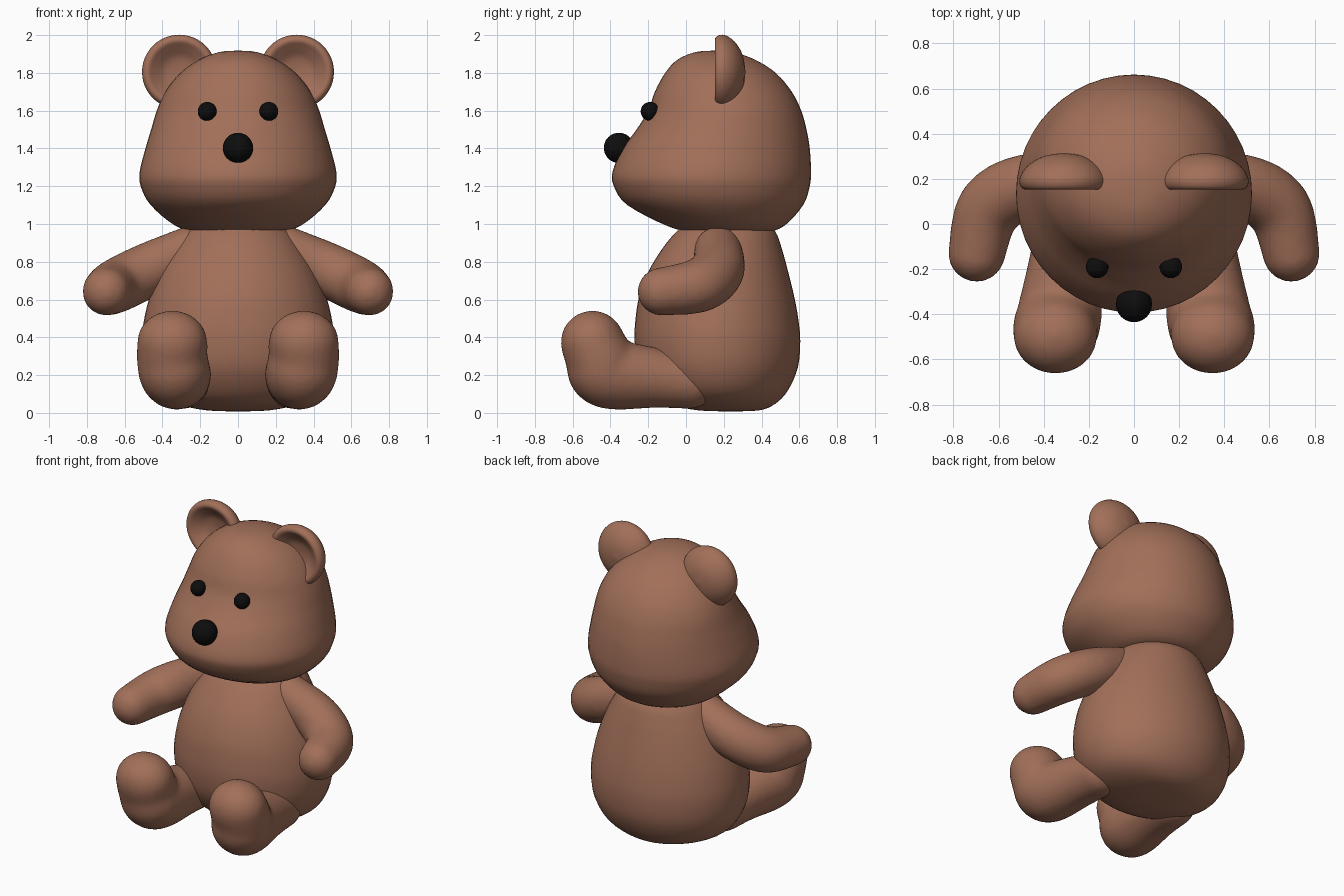
import bpy, bmesh, math
from mathutils import Matrix, Vector

if "Cube" in bpy.data.objects:
    bpy.data.objects.remove(bpy.data.objects["Cube"])


def material(name, color):
    m = bpy.data.materials.new(name)
    m.diffuse_color = (*color, 1)
    m.use_nodes = True
    m.node_tree.nodes["Principled BSDF"].inputs["Base Color"].default_value = m.diffuse_color
    return m


FUR = material("brown_fur", (0.36, 0.16, 0.10))
BLACK = material("black", (0.004, 0.004, 0.004))


def spline(pts, steps):
    """Catmull-Rom interpolation of tuples of any length."""
    out = []
    for i in range(len(pts) - 1):
        a, b, c, d = (Vector(pts[max(0, min(len(pts) - 1, i + k))]) for k in (-1, 0, 1, 2))
        for s in range(steps):
            t = s / steps
            out.append(0.5 * (2 * b + (c - a) * t + (2 * a - 5 * b + 4 * c - d) * t * t
                              + (3 * b - a - 3 * c + d) * t ** 3))
    return out + [Vector(pts[-1])]


def finish(name, bm, mat, mirror=False):
    bmesh.ops.recalc_face_normals(bm, faces=bm.faces)
    for f in bm.faces:
        f.smooth = True
    me = bpy.data.meshes.new(name)
    bm.to_mesh(me)
    bm.free()
    me.materials.append(mat)
    ob = bpy.data.objects.new(name, me)
    bpy.context.collection.objects.link(ob)
    if mirror:
        ob.modifiers.new("mirror", 'MIRROR').use_mirror_merge = False
    return ob


def loft(rings, steps=4, n=48):
    """Elliptic rings (z, half width, front y, back y), closed at both ends."""
    bm = bmesh.new()
    loops = []
    for z, rx, yf, yb in spline(rings, steps):
        cy, ry, rx = (yf + yb) / 2, (yb - yf) / 2, max(rx, 0)
        loops.append([bm.verts.new((rx * math.cos(a), cy + ry * math.sin(a), z))
                      for a in (2 * math.pi * k / n for k in range(n))])
    for p, q in zip(loops, loops[1:]):
        for k in range(n):
            bm.faces.new((p[k], p[(k + 1) % n], q[(k + 1) % n], q[k]))
    bmesh.ops.remove_doubles(bm, verts=bm.verts, dist=1e-5)
    return bm


def limb(name, path):
    """Soft limb: blended balls (x, y, z, radius, width factor) along a path."""
    bm = bmesh.new()
    for x, y, z, r, w in spline(path, 8):
        bmesh.ops.create_icosphere(bm, subdivisions=3, radius=r, matrix=Matrix.Translation((x, y, z))
                                   @ Matrix.Diagonal((w, 1, 1, 1)))
    ob = finish(name, bm, FUR)
    rm = ob.modifiers.new("blend", 'REMESH')
    rm.mode, rm.voxel_size, rm.use_smooth_shade = 'VOXEL', 0.018, True
    sm = ob.modifiers.new("soften", 'SMOOTH')
    sm.factor, sm.iterations = 0.5, 8
    ob.modifiers.new("mirror", 'MIRROR').use_mirror_merge = False


def ball(name, loc, r, mirror=False):
    bm = bmesh.new()
    bmesh.ops.create_uvsphere(bm, u_segments=24, v_segments=16, radius=r,
                              matrix=Matrix.Translation(loc))
    finish(name, bm, BLACK, mirror)


# Body
finish("body", loft([
    (0.008, 0, 0.24, 0.24), (0.014, 0.17, 0.06, 0.39), (0.05, 0.33, -0.09, 0.475),
    (0.12, 0.435, -0.18, 0.54), (0.24, 0.495, -0.25, 0.592), (0.38, 0.51, -0.272, 0.605),
    (0.50, 0.496, -0.267, 0.594), (0.62, 0.466, -0.247, 0.572), (0.75, 0.416, -0.198, 0.54),
    (0.87, 0.35, -0.125, 0.507), (0.96, 0.285, -0.05, 0.472), (1.02, 0.20, 0.03, 0.40),
    (1.04, 0, 0.22, 0.22)]), FUR)

# Head
finish("head", loft([
    (0.95, 0, 0.22, 0.22), (0.955, 0.20, 0.04, 0.41), (0.99, 0.33, -0.10, 0.52),
    (1.10, 0.462, -0.31, 0.62), (1.20, 0.515, -0.382, 0.655), (1.28, 0.52, -0.388, 0.662),
    (1.40, 0.49, -0.335, 0.655), (1.50, 0.46, -0.262, 0.638), (1.60, 0.43, -0.20, 0.61),
    (1.70, 0.385, -0.165, 0.56), (1.80, 0.305, -0.11, 0.475), (1.87, 0.205, -0.045, 0.365),
    (1.91, 0.10, 0.05, 0.25), (1.918, 0, 0.15, 0.15)]), FUR)

# Ears: dished bowls opening to the front
ear = [(0, 0.315), (0.09, 0.30), (0.16, 0.258), (0.195, 0.205), (0.19, 0.165),
       (0.165, 0.153), (0.13, 0.175), (0.075, 0.21), (0, 0.222)]
bm = loft([(y, r, -r, r) for r, y in ear])
bmesh.ops.transform(bm, verts=bm.verts, matrix=Matrix.Translation((0.311, 0, 1.805))
                    @ Matrix.Rotation(-math.pi / 2, 4, 'X'))
finish("ears", bm, FUR, mirror=True)

# Arms and legs
limb("arms", [(0.26, 0.17, 0.86, 0.128, 1), (0.48, 0.165, 0.755, 0.145, 1),
              (0.64, 0.07, 0.675, 0.145, 1), (0.697, -0.13, 0.642, 0.128, 1)])
limb("legs", [(0.29, 0.02, 0.165, 0.145, 1), (0.305, -0.16, 0.185, 0.16, 1),
              (0.332, -0.41, 0.21, 0.19, 1), (0.348, -0.455, 0.28, 0.18, 1.05),
              (0.348, -0.495, 0.373, 0.17, 1.1)])

# Eyes and nose
ball("eyes", (0.163, -0.19, 1.596), 0.05, mirror=True)
ball("nose", (0, -0.355, 1.403), 0.08)
